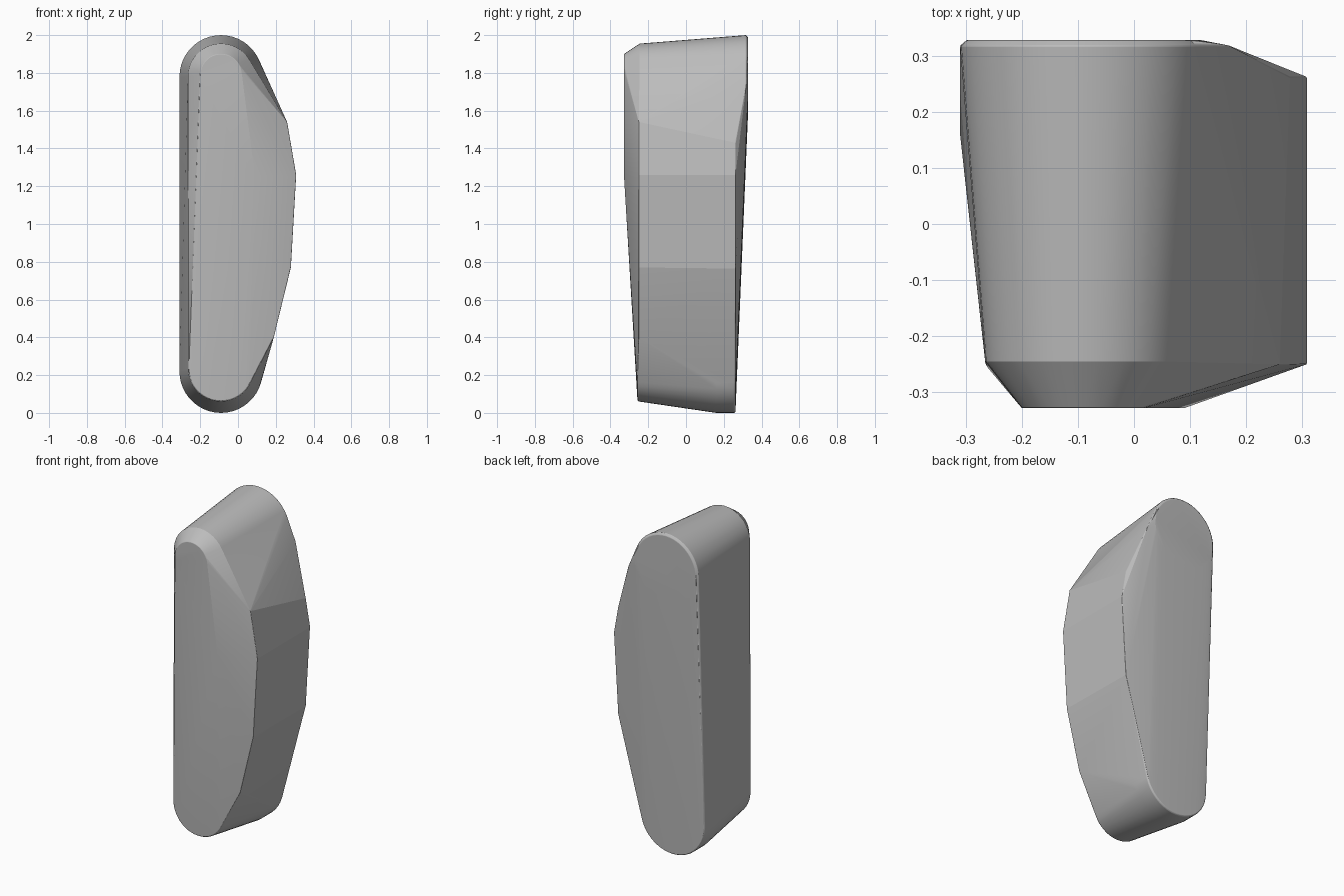
import bpy, bmesh, math

if "Cube" in bpy.data.objects:
    bpy.data.objects.remove(bpy.data.objects["Cube"], do_unlink=True)

AXIS_X = -0.09
SEGMENTS = 22


def arc(y, z, radius, start=0, sweep=180):
    """Points of an arc standing in a plane of constant y."""
    steps = SEGMENTS * sweep // 180
    return [(AXIS_X + radius * math.cos(math.radians(start + sweep * i / steps)), y,
             z + radius * math.sin(math.radians(start + sweep * i / steps)))
            for i in range(steps + 1)]


points = []
# Rounded back end: full disc at the top with a fine chamfer, half round foot
points += arc(0.328, 1.78, 0.208, 0, 360)
points += arc(0.318, 1.78, 0.22)
points += arc(0.262, 0.22, 0.215, 180)
points += arc(0.255, 0.22, 0.22, 180)
points += arc(0.16, 0.22, 0.22, 180)
# Rounded front end: small disc, wide shoulder and half round foot
points += arc(-0.328, 1.79, 0.11, 0, 360)
points += arc(-0.245, 1.78, 0.175)
points += arc(-0.257, 0.235, 0.17, 180)
points += arc(-0.248, 0.235, 0.175, 180)
# Crown of the front face
points.append((0.09, -0.328, 1.25))
# Bulging side, front edge then back edge
points += [(x, -0.25, z) for x, z in ((0.26, 1.54), (0.308, 1.26), (0.28, 0.77), (0.19, 0.4))]
points += [(x, 0.262, z) for x, z in ((0.278, 1.43), (0.308, 1.26), (0.28, 0.77))]
points.append((0.17, 0.318, 1.73))

# Stretch a skin over the outline
bm = bmesh.new()
for p in points:
    bm.verts.new(p)
bmesh.ops.remove_doubles(bm, verts=bm.verts, dist=0.0005)
hull = bmesh.ops.convex_hull(bm, input=bm.verts)
loose = {g for g in hull["geom_interior"] + hull["geom_unused"] if isinstance(g, bmesh.types.BMVert)}
bmesh.ops.delete(bm, geom=list(loose), context="VERTS")
bmesh.ops.dissolve_limit(bm, angle_limit=math.radians(0.6), verts=bm.verts, edges=bm.edges)
bmesh.ops.recalc_face_normals(bm, faces=bm.faces)

mesh = bpy.data.meshes.new("faceted_body")
bm.to_mesh(mesh)
bm.free()
body = bpy.data.objects.new("faceted_body", mesh)
bpy.context.collection.objects.link(body)

# Plain grey finish
grey = bpy.data.materials.new("plain_grey")
grey.use_nodes = True
grey.diffuse_color = (0.5, 0.5, 0.5, 1)
grey.node_tree.nodes["Principled BSDF"].inputs["Base Color"].default_value = (0.5, 0.5, 0.5, 1)
mesh.materials.append(grey)

# Slightly softened edges, smooth round ends, crisp facets
soft = body.modifiers.new("soft_edges", "BEVEL")
soft.width = 0.005
soft.segments = 2
soft.limit_method = "ANGLE"
soft.angle_limit = math.radians(35)
bpy.ops.object.select_all(action="DESELECT")
body.select_set(True)
bpy.context.view_layer.objects.active = body
bpy.ops.object.shade_smooth_by_angle(angle=math.radians(9.5))
